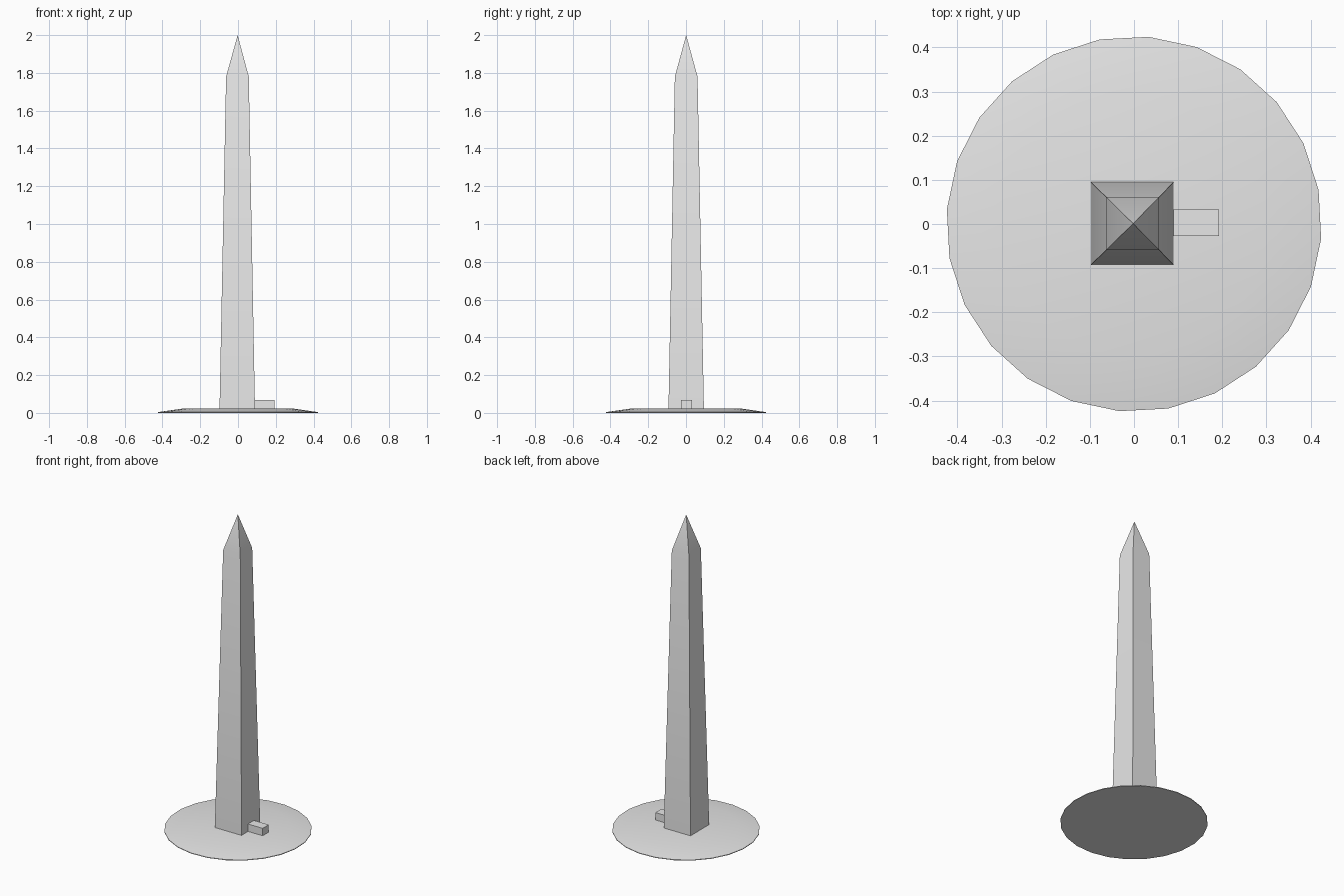
import bpy
import math

if "Cube" in bpy.data.objects:
    bpy.data.objects.remove(bpy.data.objects["Cube"], do_unlink=True)

# One stone colour
stone = bpy.data.materials.new("grey_stone")
stone.use_nodes = True
GREY = (0.8, 0.8, 0.8, 1.0)
stone.diffuse_color = GREY
stone.node_tree.nodes["Principled BSDF"].inputs["Base Color"].default_value = GREY


def loft(name, sides, turn, rings, apex=None):
    """Stack regular rings given as (centre x, centre y, z, radius), with an optional point on top."""
    verts, faces = [], []
    for cx, cy, z, r in rings:
        for i in range(sides):
            a = turn + math.tau * i / sides
            verts.append((cx + r * math.cos(a), cy + r * math.sin(a), z))
    for k in range(len(rings) - 1):
        for i in range(sides):
            j = (i + 1) % sides
            low, high = k * sides, (k + 1) * sides
            faces.append((low + i, low + j, high + j, high + i))
    faces.append(tuple(reversed(range(sides))))
    last = (len(rings) - 1) * sides
    if apex:
        verts.append(apex)
        faces += [(last + i, last + (i + 1) % sides, len(verts) - 1) for i in range(sides)]
    else:
        faces.append(tuple(range(last, last + sides)))
    mesh = bpy.data.meshes.new(name)
    mesh.from_pydata(verts, [], faces)
    obj = bpy.data.objects.new(name, mesh)
    bpy.context.collection.objects.link(obj)
    return finish(obj)


def finish(obj):
    obj.data.materials.append(stone)
    bpy.ops.object.select_all(action="DESELECT")
    obj.select_set(True)
    bpy.context.view_layer.objects.active = obj
    bpy.ops.object.shade_smooth_by_angle(angle=math.radians(30))
    return obj


# Low round mound with a sloping rim
loft("ground_disc", 24, math.radians(10.5),
     [(0, 0, 0, 0.425), (0, 0, 0.004, 0.425), (0, 0, 0.022, 0.3)])

# Tapered square shaft with a pyramid tip
DIAG = math.sqrt(2)
loft("obelisk_shaft", 4, math.radians(45),
     [(-0.004, 0.001, 0.01, 0.094 * DIAG), (-0.003, 0.001, 1.78, 0.06 * DIAG)],
     apex=(-0.002, 0.001, 2.0))

# Small entrance block on the left side
bpy.ops.mesh.primitive_cube_add(size=1, location=(0.131, 0.003, 0.039))
block = bpy.context.object
block.name = "entrance_block"
block.scale = (0.122, 0.06, 0.06)
bpy.ops.object.transform_apply(location=False, rotation=False, scale=True)
finish(block)
